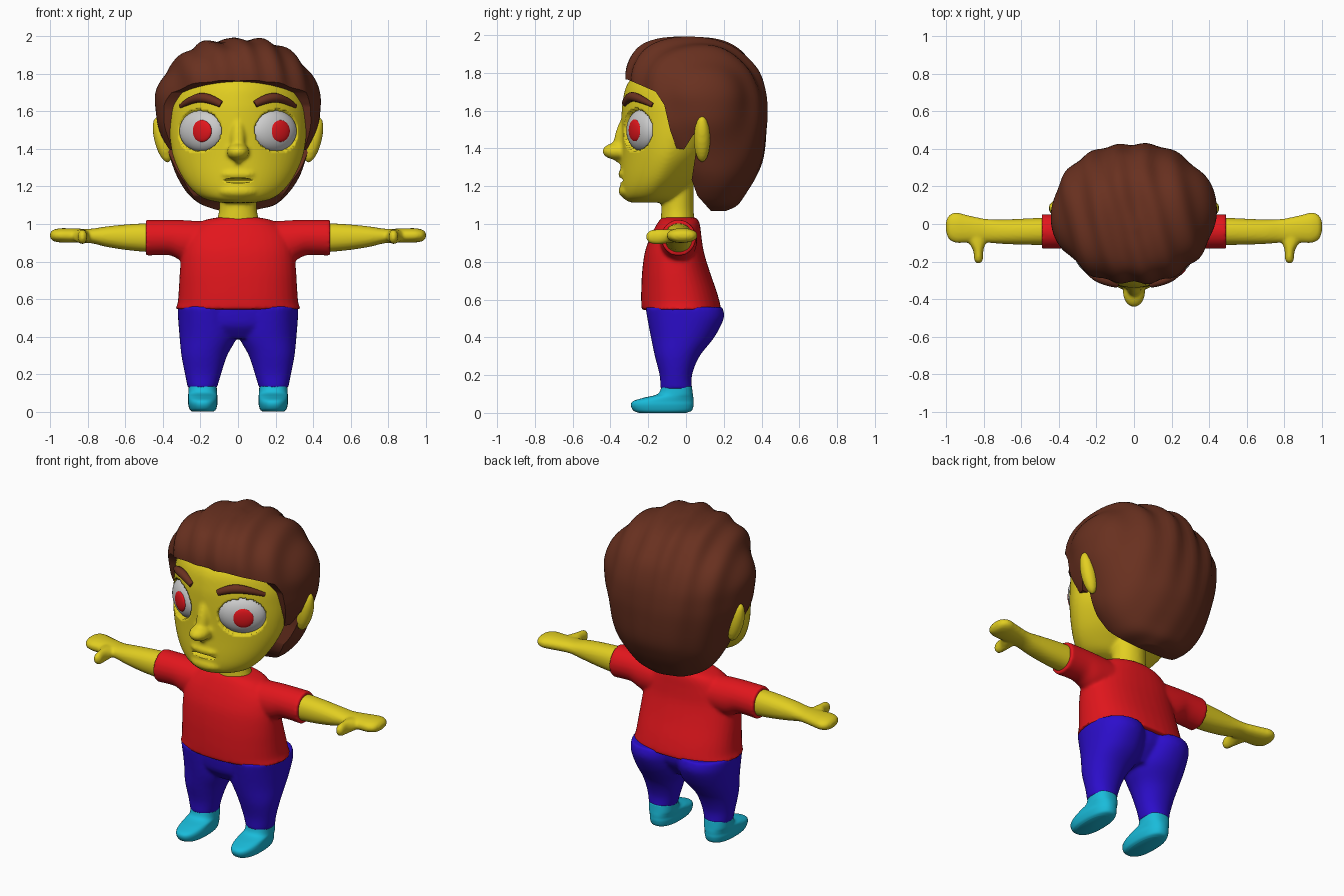
import bpy, bmesh, math
from mathutils import Vector, Matrix

if "Cube" in bpy.data.objects:
    bpy.data.objects.remove(bpy.data.objects["Cube"])


def material(name, rgb):
    m = bpy.data.materials.new(name)
    m.diffuse_color = (*rgb, 1)
    m.use_nodes = True
    m.node_tree.nodes["Principled BSDF"].inputs["Base Color"].default_value = m.diffuse_color
    return m


SKIN = material("skin", (.76, .62, .015))
RED = material("red", (.76, .008, .012))
BLUE = material("blue", (.025, .004, .6))
CYAN = material("cyan", (.01, .5, .7))
BROWN = material("brown", (.14, .03, .014))
WHITE = material("white", (.75, .75, .75))


def finish(name, bm, mat):
    bmesh.ops.recalc_face_normals(bm, faces=bm.faces)
    for f in bm.faces:
        f.smooth = True
    me = bpy.data.meshes.new(name)
    bm.to_mesh(me)
    bm.free()
    ob = bpy.data.objects.new(name, me)
    bpy.context.collection.objects.link(ob)
    me.materials.append(mat)
    return ob


def loft(name, secs, mat, axis="Z", n=2.0, sides=40, steps=5):
    """Smooth skin through sections (t, a0, a1, b0, b1) with superellipse outlines."""
    secs = [Vector(s) for s in secs]
    rows = []
    for i in range(len(secs) - 1):
        p0, p1, p2, p3 = secs[max(i - 1, 0)], secs[i], secs[i + 1], secs[min(i + 2, len(secs) - 1)]
        for k in range(steps):
            t = k / steps
            rows.append(.5 * (2 * p1 + (p2 - p0) * t + (2 * p0 - 5 * p1 + 4 * p2 - p3) * t ** 2
                              + (3 * p1 - p0 - 3 * p2 + p3) * t ** 3))
    rows.append(secs[-1])
    bm = bmesh.new()
    rings = []
    for t, a0, a1, b0, b1 in rows:
        ring = []
        for k in range(sides):
            w = math.tau * k / sides
            c, s = math.cos(w), math.sin(w)
            a = (a0 + a1) / 2 + (a1 - a0) / 2 * math.copysign(abs(c) ** (2 / n), c)
            b = (b0 + b1) / 2 + (b1 - b0) / 2 * math.copysign(abs(s) ** (2 / n), s)
            ring.append(bm.verts.new({"X": (t, a, b), "Y": (a, t, b), "Z": (a, b, t)}[axis]))
        rings.append(ring)
    for r, q in zip(rings, rings[1:]):
        for k in range(sides):
            j = (k + 1) % sides
            bm.faces.new((r[k], r[j], q[j], q[k]))
    bm.faces.new(rings[0])
    bm.faces.new(rings[-1])
    return finish(name, bm, mat)


def ball(name, loc, size, mat, rot=Matrix()):
    bm = bmesh.new()
    m = Matrix.Translation(loc) @ rot @ Matrix.Diagonal((*size, 1))
    bmesh.ops.create_uvsphere(bm, u_segments=32, v_segments=20, radius=1, matrix=m)
    return finish(name, bm, mat)


def select(obs):
    bpy.ops.object.select_all(action="DESELECT")
    for o in obs:
        o.select_set(True)
    bpy.context.view_layer.objects.active = obs[0]


def merge(obs, voxel=.01, smooth=6):
    """Fuse overlapping volumes into one soft surface."""
    select(obs)
    bpy.ops.object.join()
    ob = obs[0]
    rm = ob.modifiers.new("fuse", "REMESH")
    rm.mode, rm.voxel_size, rm.use_smooth_shade = "VOXEL", voxel, True
    sm = ob.modifiers.new("soften", "SMOOTH")
    sm.factor, sm.iterations = .5, smooth
    for m in ("fuse", "soften"):
        bpy.ops.object.modifier_apply(modifier=m)
    return ob


def cut(ob, cutter):
    select([ob])
    b = ob.modifiers.new("cut", "BOOLEAN")
    b.operation, b.solver, b.object = "DIFFERENCE", "EXACT", cutter
    bpy.ops.object.modifier_apply(modifier="cut")
    bpy.data.objects.remove(cutter)


def sym(rows):
    return [(z, -r, r, y0, y1) for z, r, y0, y1 in rows]


def flip(rows, s):
    return [(z, s * a, s * b, c, d) for z, a, b, c, d in rows]


# Shirt: torso and two sleeves
shirt = [loft("shirt", sym([(.545, .335, -.235, .185), (.58, .322, -.237, .18), (.65, .316, -.237, .16),
                            (.75, .31, -.232, .125), (.85, .30, -.218, .095), (.93, .28, -.19, .082),
                            (.99, .23, -.16, .075), (1.02, .18, -.14, .065), (1.035, .11, -.125, .05)]), RED, n=2.3)]
sleeve = [(.12, -.14, .06, .80, 1.01), (.28, -.137, .058, .80, 1.02), (.36, -.132, .053, .832, 1.022),
          (.43, -.131, .052, .834, 1.022), (.492, -.132, .053, .83, 1.022)]
for s in (1, -1):
    shirt.append(loft("sleeve", [(s * r[0], *r[1:]) for r in sleeve], RED, "X"))
merge(shirt)

# Trousers: pelvis and two legs
pants = [loft("trousers", sym([(.39, .2, -.14, .07), (.45, .29, -.19, .12), (.5, .31, -.205, .15),
                               (.56, .315, -.212, .16)]), BLUE)]
leg = [(.122, .113, .267, -.135, .033), (.2, .09, .283, -.14, .032), (.3, .057, .302, -.165, .072),
       (.4, .005, .312, -.186, .15), (.5, .0, .32, -.205, .2), (.56, .0, .322, -.215, .193)]
for s in (1, -1):
    pants.append(loft("leg", flip(leg, s), BLUE, n=2.15))
merge(pants)

# Shoes and arms
shoe = [(0, .13, .245, -.25, .0), (.012, .117, .258, -.278, .03), (.04, .11, .266, -.292, .04),
        (.062, .11, .266, -.28, .04), (.08, .11, .266, -.225, .039), (.1, .112, .265, -.15, .036),
        (.14, .114, .264, -.13, .031)]
arm = [(.44, -.115, .035, .85, 1.0), (.5, -.112, .033, .852, 1.003), (.6, -.11, .028, .862, .997),
       (.7, -.106, .024, .878, .987), (.78, -.1, .026, .897, .975), (.84, -.1, .036, .9, .975),
       (.9, -.1, .05, .9, .977), (.95, -.1, .061, .902, .977), (.987, -.08, .045, .91, .968),
       (1.003, -.04, .01, .93, .95)]
thumb = [(-.02, .78, .9, .91, .97), (-.09, .788, .885, .9, .972), (-.14, .803, .858, .893, .972),
         (-.19, .806, .852, .898, .966), (-.21, .822, .838, .92, .945)]
for s, side in ((1, "left"), (-1, "right")):
    loft(side + "_shoe", flip(shoe, s), CYAN, n=2.4)
    merge([loft(side + "_arm", [(s * r[0], *r[1:]) for r in arm], SKIN, "X", n=2.2),
           loft("thumb", flip(thumb, s), SKIN, "Y")], .008, 4)

# Head with neck, nose, lips, chin and ears
head = [loft("head", sym([(1.113, .09, -.29, -.1), (1.135, .18, -.33, -.05), (1.18, .243, -.345, .0),
                          (1.25, .297, -.347, .07), (1.35, .343, -.343, .15), (1.45, .362, -.342, .2),
                          (1.55, .366, -.342, .24), (1.65, .36, -.335, .26), (1.75, .32, -.305, .25),
                          (1.85, .2, -.2, .2)]), SKIN, n=1.75, sides=64),
        loft("neck", sym([(.97, .125, -.135, .045), (1.05, .105, -.132, .042), (1.1, .1, -.13, .04),
                          (1.25, .1, -.13, .04)]), SKIN),
        ball("nose", (0, -.36, 1.385), (.06, .083, .046), SKIN),
        ball("bridge", (0, -.335, 1.45), (.04, .045, .13), SKIN, Matrix.Rotation(-.2, 4, "X")),
        ball("upper_lip", (0, -.33, 1.265), (.09, .03, .022), SKIN),
        ball("chin", (0, -.30, 1.175), (.11, .058, .042), SKIN)]
for s in (1, -1):
    head.append(ball("ear", (s * .402, .085, 1.45), (.045, .044, .128), SKIN, Matrix.Rotation(s * .25, 4, "Y")))
head = merge(head)
cut(head, ball("mouth_cutter", (0, -.37, 1.232), (.1, .062, .015), SKIN))

# Eyes sit in shallow sockets and look slightly to one side
ang = math.radians(30)
for s, side, gaze in ((1, "left", .007), (-1, "right", -.025)):
    c = Vector((s * .192, -.23, 1.496))
    tan = Vector((s * math.cos(ang), math.sin(ang), 0))
    nor = Vector((s * math.sin(ang), -math.cos(ang), 0))
    for v in head.data.vertices:
        d = v.co - c
        depth = d.dot(nor)
        if 0 < depth < .15 and (d.dot(tan) / .134) ** 2 + (d.z / .11) ** 2 < 1:
            v.co -= nor * depth
    rot = Matrix.Rotation(s * ang, 4, "Z")
    ball(side + "_eye", c, (.135, .062, .111), WHITE, rot)
    ball(side + "_pupil", c + tan * gaze + nor * .049, (.062, .018, .059), RED, rot)
    # Eyebrow
    cu = bpy.data.curves.new(side + "_eyebrow", "CURVE")
    cu.dimensions, cu.bevel_depth, cu.bevel_resolution, cu.use_fill_caps = "3D", .024, 4, True
    sp = cu.splines.new("NURBS")
    sp.points.add(3)
    for p, (x, y, z, r) in zip(sp.points, ((.09, -.322, 1.638, .75), (.15, -.305, 1.672, 1.1),
                                          (.235, -.262, 1.675, 1), (.305, -.175, 1.628, .5))):
        p.co, p.radius = (s * x, y, z, 1), r
    sp.order_u, sp.use_endpoint_u = 3, True
    brow = bpy.data.objects.new(side + "_eyebrow", cu)
    bpy.context.collection.objects.link(brow)
    cu.materials.append(BROWN)
    select([brow])
    bpy.ops.object.convert(target="MESH")

# Hair: full cap with swept locks, cut open along the hairline
hair = loft("hair", sym([(1.07, .08, .07, .21), (1.1, .19, .0, .27), (1.16, .265, -.05, .315), (1.25, .325, -.12, .37),
                         (1.35, .365, -.2, .41), (1.5, .418, -.28, .427), (1.6, .432, -.3, .428),
                         (1.7, .432, -.315, .415), (1.8, .395, -.315, .38), (1.88, .33, -.285, .32),
                         (1.94, .24, -.23, .25), (1.975, .14, -.14, .16), (1.99, .03, -.03, .04)]),
            BROWN, n=2.1, sides=96)
moves = []
for v in hair.data.vertices:
    x, y, z = v.co
    w = min(max((z - 1.2) / .6, .15), 1)
    wave = math.sin(math.tau * (x - .02 + .25 * y) / .15 + 5 * z) + .6 * math.sin(17 * x - 6 * y + 9 * z)
    moves.append(v.normal * wave * .009 * w)
for v, m in zip(hair.data.vertices, moves):
    v.co += m
line = [(-.8, 1.79), (-.31, 1.765), (-.24, 1.735), (-.16, 1.70), (-.115, 1.63), (-.085, 1.5), (-.05, 1.40),
        (-.01, 1.395), (.04, 1.475), (.055, 1.40), (.03, 1.235), (.06, 1.15), (.14, 1.06), (.14, .9), (-.8, .9)]
bm = bmesh.new()
f = bm.faces.new([bm.verts.new((-.7, y, z)) for y, z in line])
ext = bmesh.ops.extrude_face_region(bm, geom=[f])["geom"]
bmesh.ops.translate(bm, vec=(1.4, 0, 0), verts=[g for g in ext if isinstance(g, bmesh.types.BMVert)])
cut(hair, finish("hairline_cutter", bm, BROWN))
select([hair])
bpy.ops.object.shade_smooth_by_angle(angle=math.radians(45))
